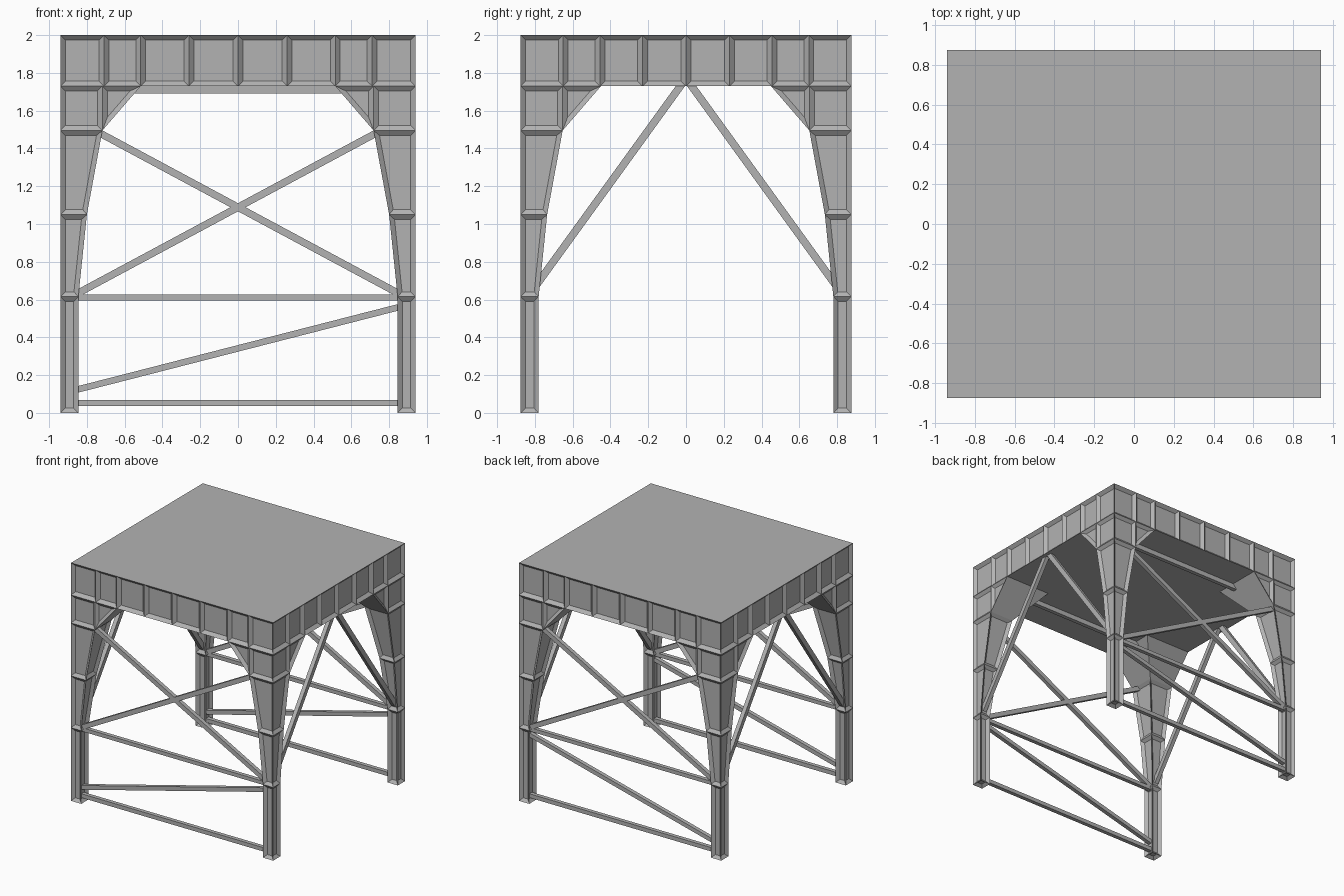
import bpy, bmesh
from mathutils import Vector

cube = bpy.data.objects.get("Cube")
if cube:
    bpy.data.objects.remove(cube, do_unlink=True)

HX, HY, TOP, SOFFIT = 0.94, 0.875, 2.0, 1.73
LEG_CENTRE = 0.047

steel = bpy.data.materials.new("steel_grey")
steel.use_nodes = True
GREY = (0.45, 0.45, 0.45, 1)
steel.diffuse_color = GREY
bsdf = next(n for n in steel.node_tree.nodes if n.type == 'BSDF_PRINCIPLED')
bsdf.inputs["Base Color"].default_value = GREY


def finish(bm, name, mirror=(False, False)):
    me = bpy.data.meshes.new(name)
    bm.to_mesh(me)
    bm.free()
    me.materials.append(steel)
    ob = bpy.data.objects.new(name, me)
    bpy.context.collection.objects.link(ob)
    if any(mirror):
        mod = ob.modifiers.new("mirror", 'MIRROR')
        mod.use_axis = (*mirror, False)
        mod.use_mirror_merge = False
    return ob


def recess(bm, faces, margin=0.026, depth=0.02):
    bmesh.ops.recalc_face_normals(bm, faces=bm.faces)
    bmesh.ops.inset_individual(bm, faces=faces, thickness=margin,
                               depth=-depth, use_even_offset=True)


# Deck block with a row of recessed bays on every side
def deck():
    bm = bmesh.new()
    xs = [0, 0.26, 0.515, 0.71, HX]
    ys = [0, 0.23, 0.455, 0.65, HY]
    xs = [-v for v in xs[:0:-1]] + xs
    ys = [-v for v in ys[:0:-1]] + ys
    ring = ([(x, -HY) for x in xs[:-1]] + [(HX, y) for y in ys[:-1]]
            + [(x, HY) for x in xs[:0:-1]] + [(-HX, y) for y in ys[:0:-1]])
    low = [bm.verts.new((x, y, SOFFIT)) for x, y in ring]
    high = [bm.verts.new((x, y, TOP)) for x, y in ring]
    n = len(ring)
    sides = [bm.faces.new((low[i], low[(i + 1) % n], high[(i + 1) % n], high[i]))
             for i in range(n)]
    bm.faces.new(low)
    bm.faces.new(high)
    recess(bm, sides, depth=0.025)
    finish(bm, "deck")


# Square column that flares inward in steps, mirrored to four corners
def legs():
    bm = bmesh.new()
    sections = [(0, 0.095), (0.615, 0.095), (1.05, 0.14), (1.495, 0.222), (SOFFIT, 0.425)]

    def vert(u, v, z):
        return bm.verts.new((HX - u, HY - v, z))

    rings = [[vert(0, 0, z), vert(w, 0, z), vert(w, w, z), vert(0, w, z)]
             for z, w in sections]
    panels = [bm.faces.new(rings[0])]
    for a, b in zip(rings[:-2], rings[1:-1]):
        for i in range(4):
            j = (i + 1) % 4
            panels.append(bm.faces.new((a[i], a[j], b[j], b[i])))
    # Bracket head: square and triangular bays outside, plain slopes inside
    a, b = rings[-2:]
    w = sections[-2][1]
    for i, mid in ((1, vert(w, 0, SOFFIT)), (3, vert(0, w, SOFFIT))):
        panels.append(bm.faces.new((a[0], a[i], mid, b[0])))
        panels.append(bm.faces.new((a[i], b[i], mid)))
        bm.faces.new((a[i], a[2], b[2], b[i]))
    recess(bm, panels)
    finish(bm, "legs", (True, True))


# Straight bar between two points; side is the direction of its depth
def bar(name, p, q, width, side, mirror, extend=0.02, depth=0.034):
    p, q, side = Vector(p), Vector(q), Vector(side)
    along = (q - p).normalized()
    p, q = p - along * extend, q + along * extend
    across = along.cross(side).normalized() * width / 2
    side = side * depth / 2
    bm = bmesh.new()
    ends = [[bm.verts.new(c + across * s + side * t)
             for s, t in ((-1, -1), (1, -1), (1, 1), (-1, 1))] for c in (p, q)]
    for i in range(4):
        j = (i + 1) % 4
        bm.faces.new((ends[0][i], ends[0][j], ends[1][j], ends[1][i]))
    for e in ends:
        bm.faces.new(e)
    bmesh.ops.recalc_face_normals(bm, faces=bm.faces)
    finish(bm, name, mirror)


deck()
legs()

# Bracing in the front and back frames
y = HY - LEG_CENTRE
inner = HX - 0.095
for name, a, b, width in (
        ("bottom_rail", (-inner, 0.052), (inner, 0.052), 0.033),
        ("middle_rail", (-inner, 0.61), (inner, 0.61), 0.031),
        ("low_diagonal", (-inner, 0.125), (inner, 0.558), 0.034),
        ("rising_brace", (-inner, 0.635), (0.72, 1.475), 0.038),
        ("falling_brace", (inner, 0.635), (-0.72, 1.475), 0.038)):
    bar(name, (a[0], y, a[1]), (b[0], y, b[1]), width, (0, 1, 0), (False, True))

# Side braces meeting under the deck centre
x = HX - LEG_CENTRE
bar("side_brace", (x, 0.79, 0.68), (x, 0.03, SOFFIT), 0.04, (1, 0, 0), (True, True))

# Beams hung under the deck between bracket heads
bar("under_beam", (-0.58, 0.6, 1.711), (0.58, 0.6, 1.711), 0.042, (0, 1, 0), (False, True))
